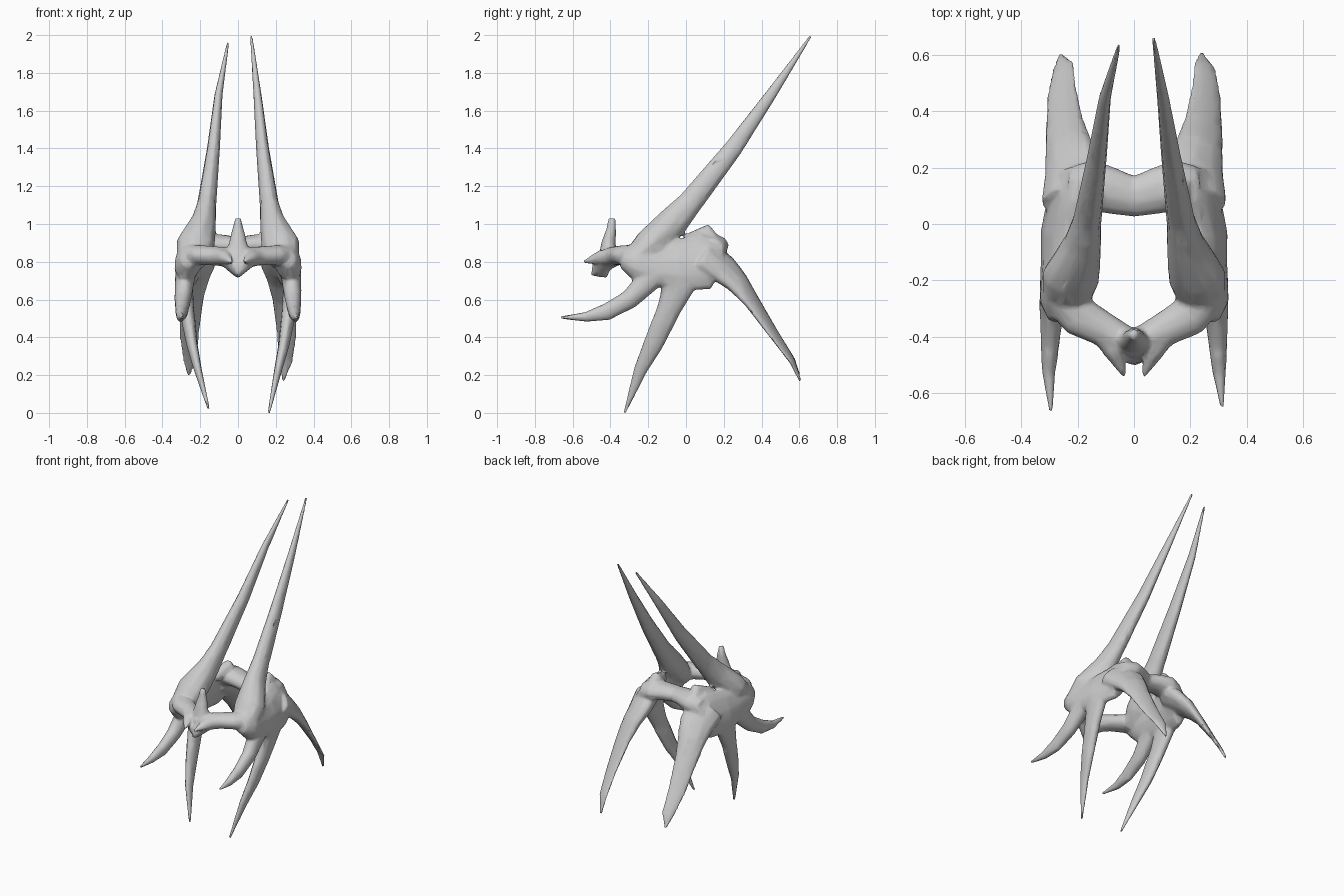
import bpy, bmesh, math
from mathutils import Vector

cube = bpy.data.objects.get("Cube")
if cube:
    bpy.data.objects.remove(cube, do_unlink=True)

grey = bpy.data.materials.new("pale_grey")
grey.use_nodes = True
grey.diffuse_color = (0.6, 0.6, 0.6, 1)
grey.node_tree.nodes["Principled BSDF"].inputs["Base Color"].default_value = (0.6, 0.6, 0.6, 1)

bm = bmesh.new()


def loft(sections, ref=(1, 0, 0), sides=10):
    """Closed tube through (x, y, z, half size along ref, half size across)."""
    pts = [Vector(s[:3]) for s in sections]
    rings = []
    for i, s in enumerate(sections):
        t = (pts[min(i + 1, len(pts) - 1)] - pts[max(i - 1, 0)]).normalized()
        u = Vector(ref)
        u = (u - t * u.dot(t)).normalized()
        v = t.cross(u)
        ring = []
        for k in range(sides):
            a = math.tau * k / sides
            ring.append(bm.verts.new(pts[i] + u * s[3] * math.cos(a) + v * s[4] * math.sin(a)))
        rings.append(ring)
    faces = [bm.faces.new(rings[0][::-1]), bm.faces.new(rings[-1])]
    for a, b in zip(rings, rings[1:]):
        for k in range(sides):
            n = (k + 1) % sides
            faces.append(bm.faces.new((a[k], a[n], b[n], b[k])))
    bmesh.ops.recalc_face_normals(bm, faces=faces)


def limb(side, sections, tip, lean=0):
    """Limb on one side, ending in its own fine tip; lean tilts the sections."""
    loft([(side * x, y, z, a, b) for x, y, z, a, b in sections] + [tip + (0.006, 0.006)],
         ref=(side, 0, lean))


def bar(half):
    """Symmetric cross bar, given from the centre outwards."""
    left = [(-x, y, z, a, b) for x, y, z, a, b in half[:0:-1]]
    loft(left + half, ref=(0, 1, 0))


# Side mass, joining all limbs, leaning inwards at the top
flank = [(0.26, -0.34, 0.82, 0.045, 0.05), (0.262, -0.27, 0.80, 0.075, 0.10),
         (0.262, -0.13, 0.79, 0.062, 0.13), (0.262, -0.04, 0.79, 0.062, 0.14),
         (0.243, 0.08, 0.80, 0.054, 0.16), (0.235, 0.17, 0.77, 0.05, 0.13)]
horn = [(0.245, -0.29, 0.80, 0.08, 0.06), (0.225, -0.19, 0.89, 0.105, 0.09),
        (0.182, -0.07, 1.01, 0.068, 0.085), (0.165, 0.02, 1.11, 0.050, 0.068),
        (0.130, 0.25, 1.40, 0.034, 0.050), (0.103, 0.45, 1.685, 0.021, 0.030)]
rear_leg = [(0.225, 0.09, 0.84, 0.12, 0.07), (0.218, 0.20, 0.76, 0.115, 0.06),
            (0.236, 0.27, 0.69, 0.093, 0.046), (0.248, 0.35, 0.588, 0.073, 0.028),
            (0.257, 0.47, 0.41, 0.056, 0.014), (0.252, 0.56, 0.28, 0.040, 0.010)]
middle_leg = [(0.285, -0.03, 0.70, 0.045, 0.095), (0.272, -0.09, 0.55, 0.040, 0.066),
              (0.243, -0.175, 0.36, 0.029, 0.053), (0.213, -0.24, 0.23, 0.021, 0.036)]
front_claw = [(0.28, -0.17, 0.73, 0.055, 0.07), (0.292, -0.30, 0.60, 0.045, 0.053),
              (0.298, -0.42, 0.535, 0.035, 0.047), (0.303, -0.53, 0.508, 0.023, 0.026)]
# Each limb with its lean
limbs = [(horn, 0), (rear_leg, -0.8), (middle_leg, 0), (front_claw, 0)]

# The tips differ a little between the two sides
tips = {1: [(0.07, 0.66, 1.995), (0.24, 0.605, 0.17), (0.163, -0.325, 0.0), (0.313, -0.65, 0.505)],
        -1: [(-0.053, 0.635, 1.96), (-0.26, 0.60, 0.20), (-0.155, -0.315, 0.02), (-0.295, -0.665, 0.505)]}

for side in (1, -1):
    loft([(side * x, y, z, a, b) for x, y, z, a, b in flank], ref=(side, 0, 0.3))
    for (shape, lean), tip in zip(limbs, tips[side]):
        limb(side, shape, tip, lean)
    # Shoulder bump where the rear leg meets the rear bar
    loft([(side * 0.19, 0.0, 0.91, 0.04, 0.035), (side * 0.155, 0.105, 0.95, 0.042, 0.055),
          (side * 0.175, 0.19, 0.85, 0.05, 0.04)])
    # Prong on the front bar
    limb(side, [(0.11, -0.385, 0.828, 0.05, 0.05), (0.068, -0.45, 0.822, 0.04, 0.04)],
         (side * 0.035, -0.54, 0.80))

# Front and rear cross bars
bar([(0, -0.425, 0.81, 0.055, 0.06), (0.1, -0.378, 0.83, 0.062, 0.052),
     (0.2, -0.325, 0.835, 0.075, 0.055), (0.27, -0.26, 0.83, 0.06, 0.06)])
bar([(0, 0.098, 0.882, 0.075, 0.05), (0.08, 0.118, 0.89, 0.084, 0.056),
     (0.15, 0.135, 0.885, 0.095, 0.065), (0.21, 0.13, 0.86, 0.08, 0.07)])

# Crest and chin at the middle of the front bar
loft([(0, -0.415, 0.82, 0.075, 0.05), (0, -0.41, 0.90, 0.05, 0.04),
      (0, -0.396, 0.97, 0.030, 0.026), (0, -0.392, 1.03, 0.014, 0.018)])
loft([(0, -0.425, 0.81, 0.12, 0.045), (0, -0.45, 0.77, 0.075, 0.05), (0, -0.46, 0.72, 0.01, 0.045)])

mesh = bpy.data.meshes.new("horned_frame")
bm.to_mesh(mesh)
bm.free()
mesh.materials.append(grey)
body = bpy.data.objects.new("horned_frame", mesh)
bpy.context.collection.objects.link(body)


def apply_modifier(kind, **settings):
    mod = body.modifiers.new(kind.title(), kind)
    for key, value in settings.items():
        setattr(mod, key, value)
    graph = bpy.context.evaluated_depsgraph_get()
    old = body.data
    body.data = bpy.data.meshes.new_from_object(body.evaluated_get(graph))
    body.modifiers.clear()
    bpy.data.meshes.remove(old)


# Fuse the tubes into one skin
apply_modifier('REMESH', mode='VOXEL', voxel_size=0.006)

# Soften the joints only, leaving the tips sharp
bm = bmesh.new()
bm.from_mesh(body.data)
hub = [v for v in bm.verts if -0.46 < v.co.y < 0.28 and 0.5 < v.co.z < 1.1
       and not (abs(v.co.x) < 0.08 and v.co.y < -0.3 and v.co.z > 0.93)]
for i in range(18):
    bmesh.ops.smooth_vert(bm, verts=hub, factor=0.5, use_axis_x=True, use_axis_y=True, use_axis_z=True)
bm.to_mesh(body.data)
bm.free()

# Reduce to broad facets with smooth shading
apply_modifier('DECIMATE', ratio=0.04)
body.data.name = "horned_frame"
if not body.data.materials:
    body.data.materials.append(grey)
bpy.ops.object.select_all(action='DESELECT')
body.select_set(True)
bpy.context.view_layer.objects.active = body
bpy.ops.object.shade_smooth_by_angle(angle=math.radians(60))
